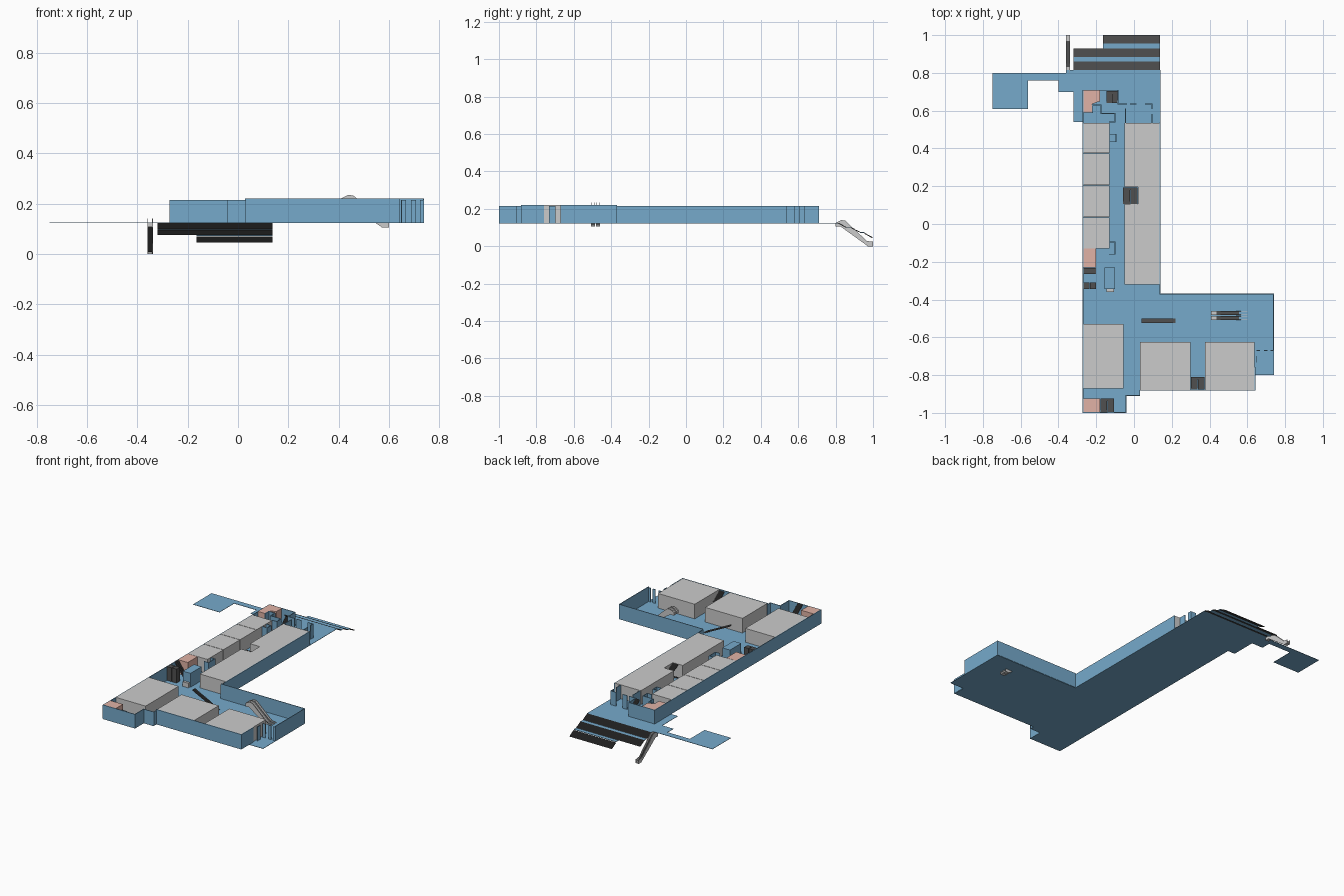
import bpy, bmesh
from mathutils import Vector

if "Cube" in bpy.data.objects:
    bpy.data.objects.remove(bpy.data.objects["Cube"])

F, T = 0.125, 0.215          # floor level, ceiling level


def material(name, rgb):
    m = bpy.data.materials.new(name)
    m.diffuse_color = (*rgb, 1)
    m.use_nodes = True
    m.node_tree.nodes["Principled BSDF"].inputs["Base Color"].default_value = m.diffuse_color
    return m


BLUE = material("blue", (0.18, 0.40, 0.60))
PINK = material("pink", (0.75, 0.45, 0.38))
DARK = material("dark", (0.08, 0.08, 0.08))


def finish(name, bm, mat):
    bmesh.ops.recalc_face_normals(bm, faces=bm.faces)
    me = bpy.data.meshes.new(name)
    bm.to_mesh(me)
    bm.free()
    if mat:
        me.materials.append(mat)
    ob = bpy.data.objects.new(name, me)
    bpy.context.collection.objects.link(ob)
    return ob


def add_prism(bm, pts, axis, lo, hi):
    """Extrude a 2D outline along x, y or z."""
    def place(p, h):
        return {'x': (h, p[0], p[1]), 'y': (p[0], h, p[1]), 'z': (p[0], p[1], h)}[axis]
    face = bm.faces.new([bm.verts.new(place(p, lo)) for p in pts])
    new = bmesh.ops.extrude_face_region(bm, geom=[face])["geom"]
    step = Vector(place((0, 0), hi - lo))
    bmesh.ops.translate(bm, vec=step, verts=[v for v in new if isinstance(v, bmesh.types.BMVert)])


def prism(name, pts, axis, lo, hi, mat=None):
    bm = bmesh.new()
    add_prism(bm, pts, axis, lo, hi)
    return finish(name, bm, mat)


def rect(x0, x1, y0, y1):
    return [(x0, y0), (x1, y0), (x1, y1), (x0, y1)]


def box(name, x0, x1, y0, y1, z0=F, z1=T, mat=None):
    return prism(name, rect(x0, x1, y0, y1), 'z', z0, z1, mat)


def walls(name, paths, top=T, t=0.002):
    """Thin upright walls along axis-aligned paths."""
    bm = bmesh.new()
    for path in paths:
        for (ax, ay), (bx, by) in zip(path, path[1:]):
            add_prism(bm, rect(min(ax, bx) - t, max(ax, bx) + t,
                               min(ay, by) - t, max(ay, by) + t), 'z', F, top)
    return finish(name, bm, BLUE)


def flight(name, axis, lo, hi, a0, z0, a1, z1, n, mat=None):
    """Stair flight from (a0, z0) to (a1, z1), extruded across lo..hi."""
    da, dz = (a1 - a0) / n, (z1 - z0) / n
    pts = [(a0, z0)]
    for i in range(n):
        pts += [(a0 + da * i, z0 + dz * (i + 1)), (a0 + da * (i + 1), z0 + dz * (i + 1))]
    pts.append((a1, z1 - abs(dz) * 1.5))
    pts.append((a0 + da, z0 - 0.0005))
    return prism(name, pts, axis, lo, hi, mat)


def switchback(name, x0, x1, y0, y1):
    """Two side-by-side flights with a half landing."""
    xm, mid = (x0 + x1) / 2, (F + T) / 2
    yl = y1 - 0.012
    flight(name + "_lower", 'x', x0, xm - 0.001, y0, F, yl, mid, 12, DARK)
    flight(name + "_upper", 'x', xm + 0.001, x1, yl, mid, y0, T, 12, DARK)
    box(name + "_landing", x0, x1, yl, y1, mid - 0.004, mid, DARK)


# floor plate
prism("floor", [(-.27, -1), (-.04, -1), (-.04, -.91), (.03, -.91), (.03, -.88), (.64, -.88),
                (.64, -.80), (.74, -.80), (.74, -.37), (.14, -.37), (.14, .815), (-.36, .815),
                (-.36, .80), (-.75, .80), (-.75, .61), (-.56, .61), (-.56, .76), (-.40, .76),
                (-.40, .70), (-.32, .70), (-.32, .54), (-.27, .54)], 'z', F - .002, F, BLUE)

# outer walls
walls("outer_walls", [
    [(.138, .535), (.138, -.37)],
    [(.03, -.882), (.03, -.908), (-.042, -.908), (-.042, -.998), (-.27, -.998),
     (-.27, .708), (-.085, .708)]])
walls("wing_walls", [
    [(.14, -.37), (.738, -.37), (.738, -.67)],
    [(.64, -.76), (.64, -.88), (.03, -.88)]], top=.221)

# inner partitions and entrance screens
walls("corridor_partitions", [
    [(-.22, .59), (-.22, .63), (-.175, .63), (-.175, .585), (-.10, .585), (-.10, .54), (-.13, .54)],
    [(-.13, .475), (-.095, .475), (-.095, .435), (-.13, .435)],
    [(-.13, -.095), (-.10, -.095), (-.10, -.16), (-.13, -.16)],
    [(-.085, .708), (-.085, .635), (-.04, .635)], [(-.02, .635), (.01, .635)],
    [(.06, .635), (.095, .635), (.095, .61)], [(.095, .58), (.095, .537)],
    [(-.045, .61), (-.045, .537)],
    [(.65, -.73), (.65, -.70)], [(.65, -.67), (.665, -.67)], [(.69, -.67), (.705, -.67)],
    [(.725, -.67), (.738, -.67)]])

# row of shops on the left side
edges = [-.13, .035, .205, .375, .535]
for i, (a, b) in enumerate(zip(edges, edges[1:])):
    box(f"shop_{i + 1}", -.268, -.13, a + .0015, b - .0015)

# long central hall block with stair recess
prism("hall_block", [(-.05, -.32), (.136, -.32), (.136, .535), (-.05, .535), (-.05, .195),
                     (.02, .195), (.02, .105), (-.05, .105)], 'z', F, T)

# large rooms at the front
box("front_room_left", -.268, -.055, -.87, -.53)
box("front_room_middle", .032, .30, -.878, -.625, F, .22)
box("front_room_right", .375, .638, -.878, -.625, F, .22)

# service cores
prism("core_back", [(-.268, .59), (-.222, .59), (-.222, .635), (-.18, .65), (-.18, .706),
                    (-.268, .706)], 'z', F, T, PINK)
box("core_middle", -.268, -.20, -.23, -.13, mat=PINK)
box("core_front", -.268, -.18, -.996, -.925, mat=PINK)
for i, x in enumerate((-.267, -.232)):
    box(f"lift_{i + 1}", x, x + .032, -.345, -.31, mat=DARK)
box("kiosk", -.155, -.10, -.345, -.23, mat=BLUE)
box("kiosk_step", -.145, -.105, -.36, -.345, F, F + .03)

# indoor stairs
switchback("back_stair", -.145, -.088, .64, .705)
switchback("front_stair", -.178, -.107, -.995, -.925)
switchback("hall_stair", -.058, .018, .107, .193)
switchback("wing_stair", .303, .372, -.876, -.81)
flight("core_stair", 'y', -.265, -.232, -.20, F, -.268, T, 16, DARK)
flight("open_stair", 'y', -.525, -.50, .22, F, .04, T, 26, DARK)

# outdoor steps: three flights with landings
for i, (x0, y, z) in enumerate([(-.32, .815, F), (-.32, .885, .10), (-.165, .955, .07)]):
    flight(f"outdoor_steps_{i + 1}", 'x', x0, .138, y + .045, z - .025, y, z, 8, DARK)
    if i < 2:
        nx = (-.32, -.165)[i]
        box(f"outdoor_landing_{i + 1}", nx, .138, y + .045, y + .07, z - .028, z - .025, BLUE)


def escalator(name, axis, lo, hi, top, bottom, n, rail=.003):
    """Sloped truss with two side panels and a stepped tread run."""
    (ta, tz), (ba, bz) = top, bottom
    e = .03 if ba > ta else -.03
    side = [(ta, tz - .02), (ta, tz), (ta + e, tz + .015), (ta + e * 1.7, tz + .012),
            (ba - e * 1.1, bz + .028), (ba, bz + .024), (ba, bz), (ba - e * .9, bz), (ta + e * .9, tz - .02)]
    prism(name + "_panel_a", side, axis, lo, lo + rail)
    prism(name + "_panel_b", side, axis, hi - rail, hi)
    flight(name + "_treads", axis, lo + rail, hi - rail, ba - e, bz + .008, ta + e, tz, n, DARK)
    a, b = sorted((ta, ta + e))
    prism(name + "_top_plate", rect(a, b, tz - .018, tz), axis, lo + rail, hi - rail)
    a, b = sorted((ba, ba - e))
    prism(name + "_bottom_plate", rect(a, b, bz, bz + .008), axis, lo + rail, hi - rail)


# escalators
escalator("outdoor_escalator", 'x', -.36, -.338, (.80, F), (1.0, 0), 20)
for i, y in enumerate((-.508, -.482)):
    escalator(f"wing_escalator_{i + 1}", 'y', y, y + .022, (.408, .22), (.60, .105), 20)
